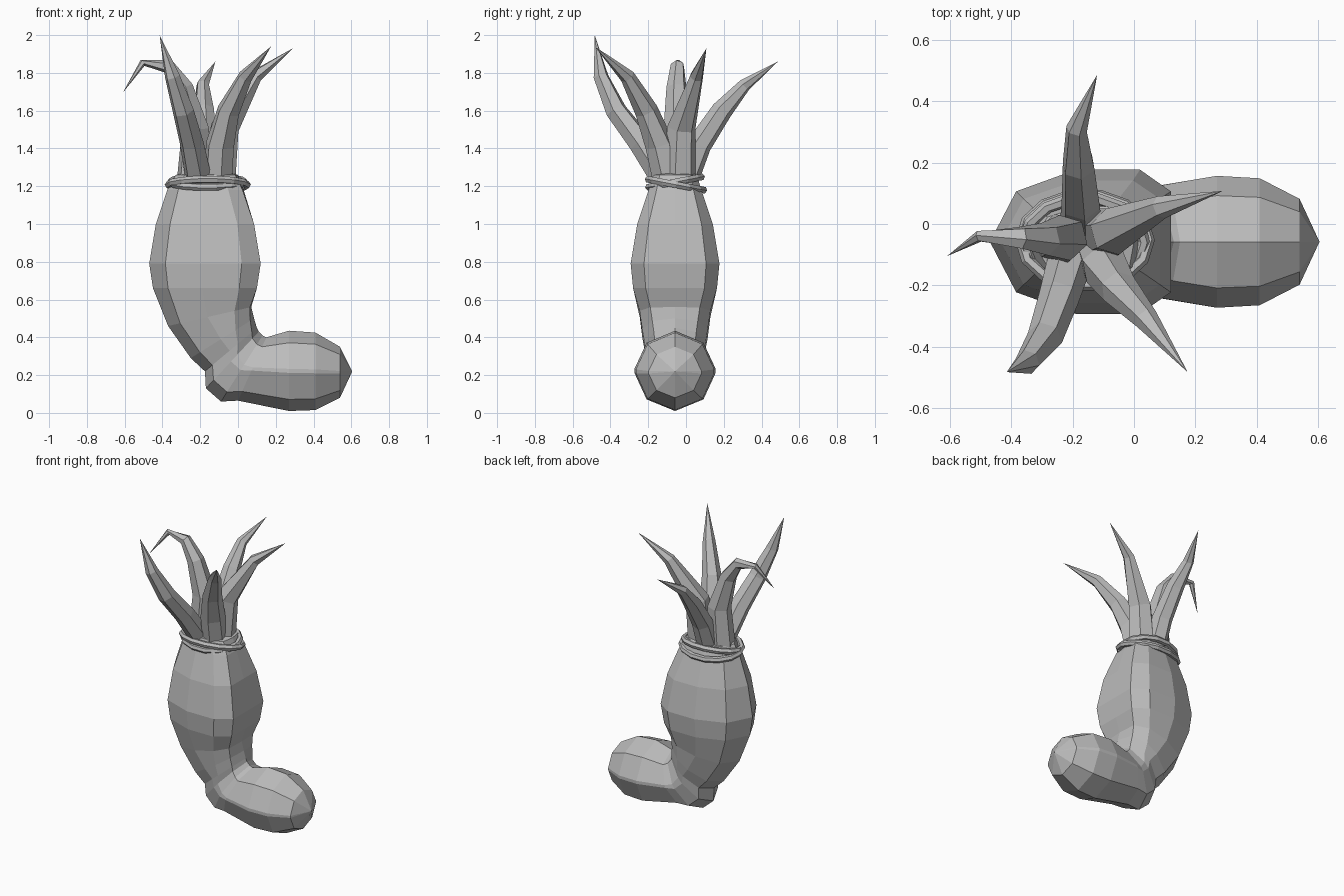
import bpy, bmesh
from math import sin, cos, tau
from mathutils import Vector, Matrix

if "Cube" in bpy.data.objects:
    bpy.data.objects.remove(bpy.data.objects["Cube"])

GREY = (0.5, 0.5, 0.5, 1)
grey = bpy.data.materials.new("plain grey")
grey.diffuse_color = GREY
grey.use_nodes = True
grey.node_tree.nodes["Principled BSDF"].inputs["Base Color"].default_value = GREY
MID_Y = -0.058


def loft(name, rings, start=None, end=None, closed=False):
    """Skin a list of rings, closing each end to a point if one is given."""
    bm = bmesh.new()
    rows = [[bm.verts.new(p) for p in ring] for ring in rings]
    n = len(rows[0])
    pairs = list(zip(rows, rows[1:]))
    if closed:
        pairs.append((rows[-1], rows[0]))
    for a, b in pairs:
        for i in range(n):
            j = (i + 1) % n
            bm.faces.new((a[i], a[j], b[j], b[i]))
    for row, tip in ((rows[0], start), (rows[-1], end)):
        if tip is not None:
            v = bm.verts.new(tip)
            for i in range(n):
                bm.faces.new((row[i], row[(i + 1) % n], v))
    bmesh.ops.recalc_face_normals(bm, faces=bm.faces)
    mesh = bpy.data.meshes.new(name)
    bm.to_mesh(mesh)
    bm.free()
    mesh.materials.append(grey)
    obj = bpy.data.objects.new(name, mesh)
    bpy.context.collection.objects.link(obj)
    return obj


def body_ring(ax, az, bx, bz, width, box):
    """Ring spanning two profile points; box squares off its first side."""
    a, b = Vector((ax, MID_Y, az)), Vector((bx, MID_Y, bz))
    mid, half, side = (a + b) / 2, (a - b) / 2, Vector((0, width, 0))
    arc = [(.7 + .3 * box, .7), (.05 + .61 * box, 1), (-.05, 1), (-.71, .7)]
    outline = [(1, 0)] + arc + [(-1, 0)] + [(u, -s) for u, s in reversed(arc)]
    return [mid + half * u + side * s for u, s in outline]


# Bent body: foot, heel, belly and neck
sections = [
    (.54, .35, .54, .08, .14, 0), (.41, .425, .41, .015, .207, 0),
    (.27, .435, .27, .01, .215, 0), (.15, .40, .0, .065, .182, 0),
    (.13, .41, -.09, .06, .165, .1), (.11, .43, -.17, .13, .155, .2),
    (.10, .45, -.175, .22, .16, .35), (.085, .50, -.25, .29, .172, .6),
    (.07, .56, -.37, .46, .187, .9), (.10, .66, -.45, .66, .222, 1),
    (.12, .79, -.47, .79, .235, 1), (.085, 1.0, -.435, 1.0, .2, 1),
    (.03, 1.18, -.375, 1.18, .14, .9), (.0, 1.26, -.33, 1.26, .115, .7),
]
loft("body", [body_ring(*s) for s in sections],
     start=(.605, MID_Y, .22), end=(-.16, MID_Y, 1.3))


def tentacle(name, points, radii, tip):
    """Tapering six-sided stalk along a bent path."""
    path = [Vector(p) for p in points] + [Vector(tip)]
    rings = []
    for i, r in enumerate(radii):
        t = (path[i + 1] - path[max(i - 1, 0)]).normalized()
        u = t.cross(Vector((.3, 1, 0))).normalized()
        v = t.cross(u)
        rings.append([path[i] + (u * cos(k * tau / 6) + v * sin(k * tau / 6)) * r
                      for k in range(6)])
    loft(name, rings, start=path[0], end=path[-1])


# Five stalks bursting from the neck
tentacle("front_right_tentacle",
         [(-.2, -.09, 1.2), (-.245, -.24, 1.43), (-.29, -.37, 1.6), (-.347, -.45, 1.78)],
         [.075, .066, .058, .041], (-.415, -.483, 2.0))
tentacle("front_left_tentacle",
         [(-.11, -.09, 1.2), (-.095, -.14, 1.42), (-.05, -.21, 1.6), (.04, -.31, 1.78)],
         [.08, .078, .062, .04], (.175, -.483, 1.94))
tentacle("left_tentacle",
         [(-.1, -.035, 1.2), (-.07, -.025, 1.51), (.09, .055, 1.78)],
         [.088, .078, .038], (.29, .108, 1.93))
tentacle("back_tentacle",
         [(-.17, -.02, 1.2), (-.173, .07, 1.42), (-.18, .19, 1.6), (-.187, .31, 1.735)],
         [.075, .066, .056, .035], (-.12, .487, 1.86))
tentacle("right_tentacle",
         [(-.245, -.05, 1.2), (-.225, -.045, 1.5), (-.29, -.05, 1.72),
          (-.37, -.045, 1.835), (-.505, -.04, 1.853)],
         [.085, .076, .055, .038, .019], (-.61, -.105, 1.695))


# Two crossed cords tied round the neck
def cord(name, centre, rx, ry, tilt):
    rot = Matrix.Rotation(tilt, 3, 'X')
    rings = []
    for i in range(14):
        a = i * tau / 14
        out = Vector((cos(a), sin(a), 0))
        base = Vector((rx * cos(a), ry * sin(a), 0))
        rings.append([Vector(centre) + rot @ (base + out * .02 * cos(k * tau / 6)
                      + Vector((0, 0, .02 * sin(k * tau / 6)))) for k in range(6)])
    loft(name, rings, closed=True)


cord("upper_cord", (-.162, MID_Y, 1.222), .195, .145, .19)
cord("lower_cord", (-.16, MID_Y + .005, 1.208), .208, .152, -.19)
